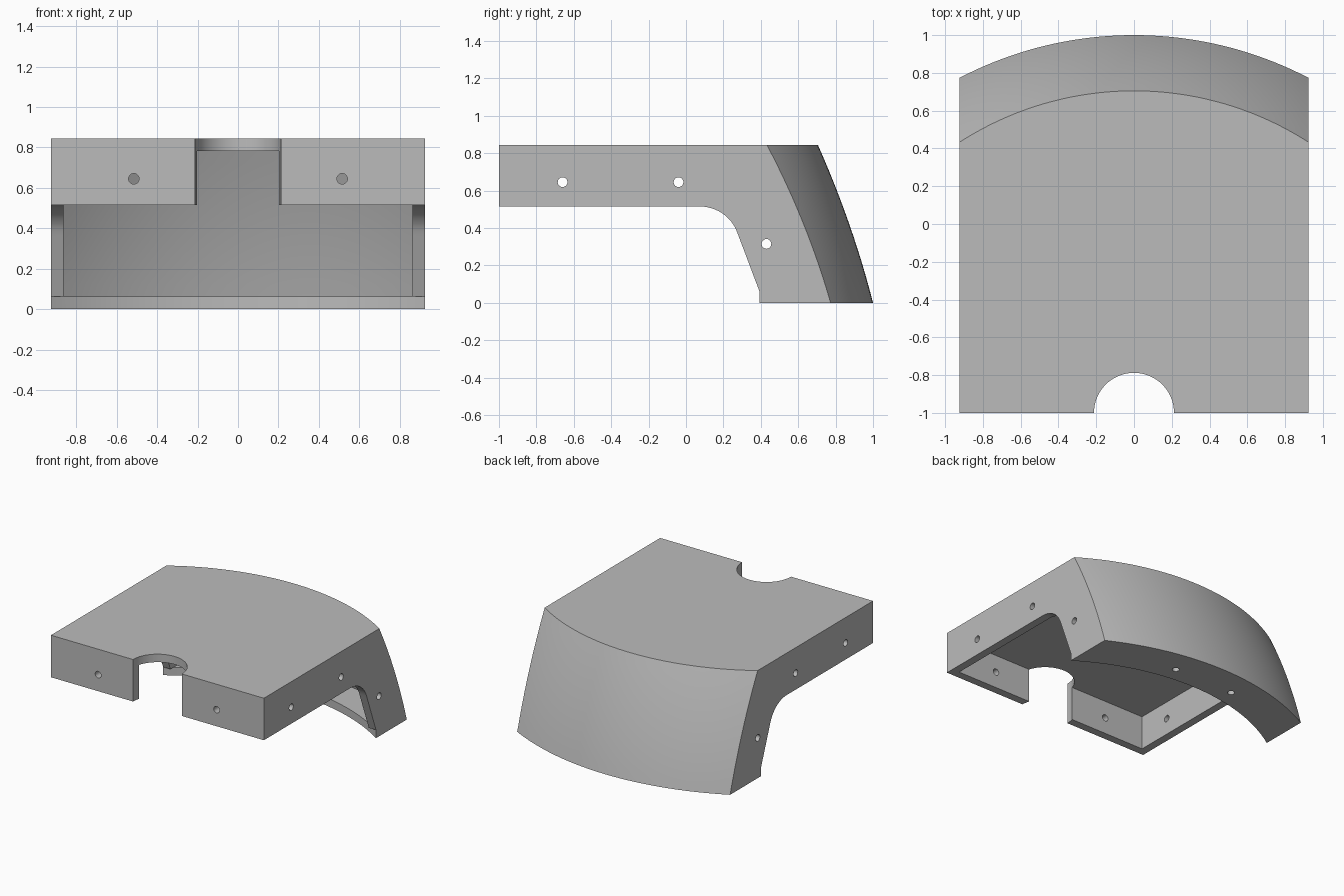
import bpy, bmesh, math
from mathutils import Matrix, Vector

if "Cube" in bpy.data.objects:
    bpy.data.objects.remove(bpy.data.objects["Cube"], do_unlink=True)

HALF_W, HEIGHT, WALL = 0.925, 0.845, 0.063
AXIS_Y = -1.0           # centre of all the curved rear faces
HOLE_R = 0.026

grey = bpy.data.materials.new("plain grey")
grey.use_nodes = True
colour = (0.5, 0.5, 0.5, 1)
grey.diffuse_color = colour
grey.node_tree.nodes["Principled BSDF"].inputs["Base Color"].default_value = colour


def make_object(name, bm):
    bmesh.ops.recalc_face_normals(bm, faces=bm.faces)
    mesh = bpy.data.meshes.new(name)
    bm.to_mesh(mesh)
    bm.free()
    mesh.materials.append(grey)
    obj = bpy.data.objects.new(name, mesh)
    bpy.context.collection.objects.link(obj)
    return obj


def rear_radius(z):
    t = z / HEIGHT
    return 2.0 - 0.215 * t - 0.08 * t * t


def curved_block(name, half_w, front, z0, z1, inset=0, levels=12, steps=40):
    """Block with flat sides and a rear face swept around the axis."""
    bm = bmesh.new()
    rings = []
    for i in range(levels + 1):
        z = z0 + (z1 - z0) * i / levels
        r = rear_radius(z) - inset
        a = math.asin(half_w / r)
        outline = [(-half_w, front), (half_w, front)]
        for k in range(steps + 1):
            b = a - 2 * a * k / steps
            outline.append((r * math.sin(b), AXIS_Y + r * math.cos(b)))
        rings.append([bm.verts.new((x, y, z)) for x, y in outline])
    n = len(rings[0])
    for low, high in zip(rings, rings[1:]):
        for k in range(n):
            j = (k + 1) % n
            bm.faces.new((low[k], low[j], high[j], high[k]))
    bm.faces.new(rings[0])
    bm.faces.new(rings[-1])
    return make_object(name, bm)


def rod(name, start, end, radius, sides=24):
    start, end = Vector(start), Vector(end)
    axis = end - start
    turn = axis.to_track_quat('Z', 'Y').to_matrix().to_4x4()
    bm = bmesh.new()
    bmesh.ops.create_cone(bm, cap_ends=True, segments=sides, radius1=radius,
                          radius2=radius, depth=axis.length,
                          matrix=Matrix.Translation((start + end) / 2) @ turn)
    return make_object(name, bm)


def side_profile_block(name, points, half_w):
    bm = bmesh.new()
    face = bm.faces.new([bm.verts.new((-half_w, y, z)) for y, z in points])
    out = bmesh.ops.extrude_face_region(bm, geom=[face])
    moved = [v for v in out["geom"] if isinstance(v, bmesh.types.BMVert)]
    bmesh.ops.translate(bm, verts=moved, vec=(2 * half_w, 0, 0))
    return make_object(name, bm)


def cut(target, cutter):
    cutter.hide_render = True
    mod = target.modifiers.new(cutter.name, 'BOOLEAN')
    mod.operation, mod.solver, mod.object = 'DIFFERENCE', 'EXACT', cutter
    bpy.context.view_layer.objects.active = target
    bpy.ops.object.modifier_apply(modifier=mod.name)
    bpy.data.objects.remove(cutter, do_unlink=True)


# Outer shell and its hollow interior
cover = curved_block("cover_shell", HALF_W, -1.0, 0, HEIGHT)
cut(cover, curved_block("interior", HALF_W - WALL, -1 + WALL, WALL, HEIGHT - WALL, WALL))

# Open underside: low front, rounded corner, sloping rear leg
fillet_r, fillet_y, fillet_z = 0.212, 0.075, 0.303
profile = [(-1.2, -0.1), (0.392, -0.1), (0.392, 0.063)]
for i in range(13):
    a = math.radians(21 + 69 * i / 12)
    profile.append((fillet_y + fillet_r * math.cos(a), fillet_z + fillet_r * math.sin(a)))
profile.append((-1.2, fillet_z + fillet_r))
cut(cover, side_profile_block("underside", profile, 1.1))

# Curved front edge of the bottom plate
cut(cover, rod("plate_edge", (0, AXIS_Y, -0.1), (0, AXIS_Y, WALL + 0.001), 1.67, 192))

# Half-round notch in the front wall and top
cut(cover, rod("notch", (0, -1, 0.3), (0, -1, 1), 0.212, 64))

# Screw holes through the sides, front wall and bottom plate
for y, z in ((-0.66, 0.645), (-0.04, 0.645), (0.43, 0.315)):
    cut(cover, rod("side_hole", (-1.1, y, z), (1.1, y, z), HOLE_R))
for side in (-1, 1):
    cut(cover, rod("front_hole", (side * 0.515, -1.1, 0.645), (side * 0.515, -0.85, 0.645), HOLE_R))
    cut(cover, rod("plate_hole", (side * 0.26, 0.78, -0.1), (side * 0.26, 0.78, 0.12), HOLE_R))

# Smooth curved faces, crisp edges
bpy.ops.object.select_all(action='DESELECT')
cover.select_set(True)
bpy.context.view_layer.objects.active = cover
bpy.ops.object.shade_smooth_by_angle(angle=math.radians(30))
